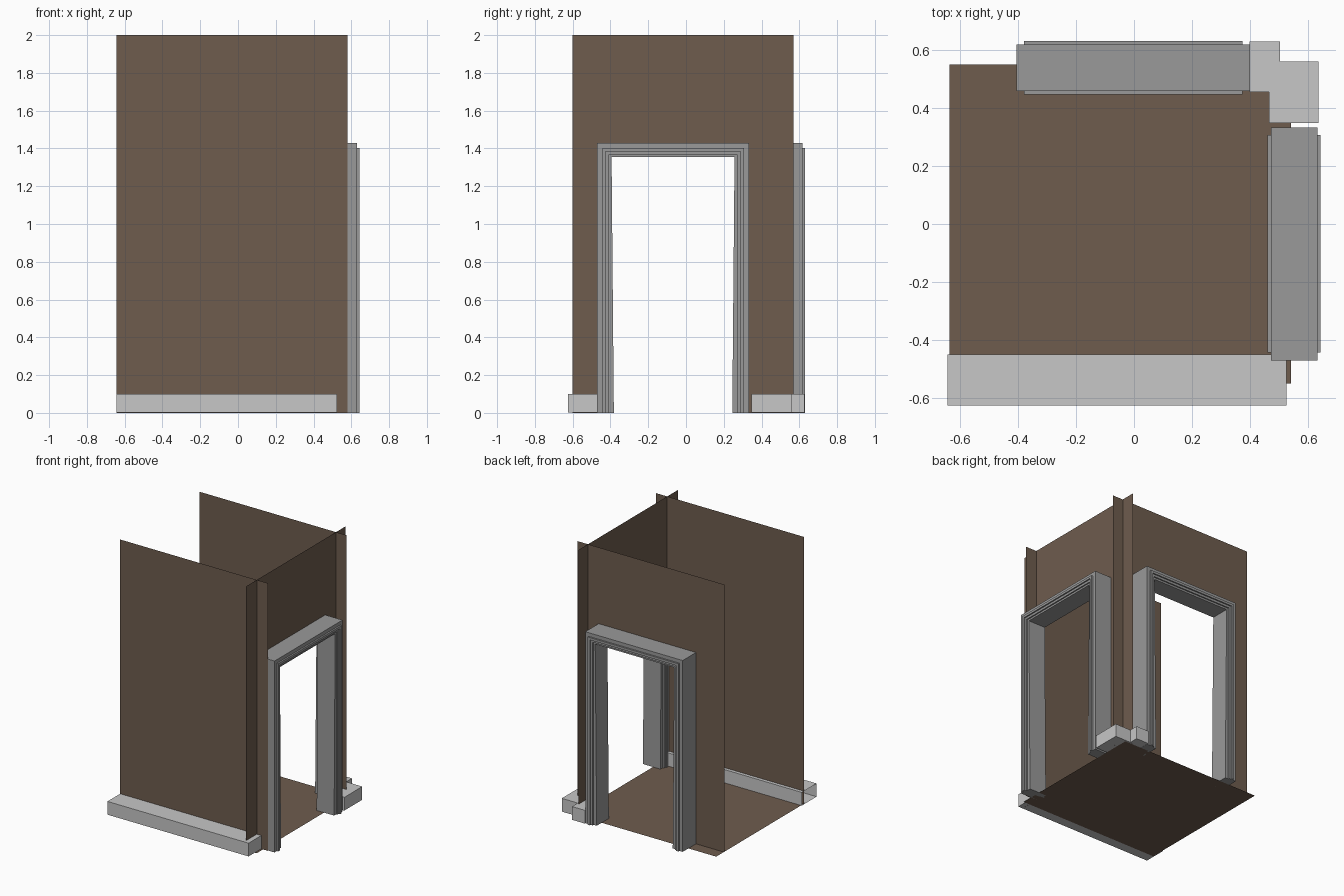
import bpy, bmesh

if "Cube" in bpy.data.objects:
    bpy.data.objects.remove(bpy.data.objects["Cube"])


def material(name, rgb):
    m = bpy.data.materials.new(name)
    m.diffuse_color = (*rgb, 1)
    m.use_nodes = True
    m.node_tree.nodes["Principled BSDF"].inputs["Base Color"].default_value = m.diffuse_color
    return m


BROWN = material("brown plaster", (0.156, 0.107, 0.076))
GREY = material("mid grey trim", (0.319, 0.319, 0.319))
LIGHT = material("light grey base", (0.571, 0.571, 0.571))


def finish(bm, name, mat, solid=True):
    if solid:
        bmesh.ops.recalc_face_normals(bm, faces=bm.faces[:])
    me = bpy.data.meshes.new(name)
    bm.to_mesh(me)
    bm.free()
    me.materials.append(mat)
    ob = bpy.data.objects.new(name, me)
    bpy.context.collection.objects.link(ob)
    return ob


def sheet(name, pts):
    bm = bmesh.new()
    bm.faces.new([bm.verts.new(p) for p in pts])
    finish(bm, name, BROWN, solid=False)


def prism(name, outline, z0, z1, open_end_x=None):
    bm = bmesh.new()
    base = bm.faces.new([bm.verts.new((x, y, z0)) for x, y in outline])
    ext = bmesh.ops.extrude_face_region(bm, geom=[base], use_keep_orig=True)
    for v in ext["geom"]:
        if isinstance(v, bmesh.types.BMVert):
            v.co.z = z1
    bmesh.ops.recalc_face_normals(bm, faces=bm.faces[:])
    # leave the cut end of a run open
    if open_end_x is not None:
        cut = [f for f in bm.faces
               if all(abs(v.co.x - open_end_x) < 1e-4 for v in f.verts)]
        bmesh.ops.delete(bm, geom=cut, context="FACES_ONLY")
    finish(bm, name, LIGHT, solid=False)


# mappings from (along wall, depth, height) to world space
def on_right(u, d, z):
    return (d, u, z)


def on_back(u, d, z):
    return (u, d, z)


# stepped moulding: (inset towards the opening, half depth)
HALF = [(0, .08), (.027, .08), (.027, .092), (.045, .092),
        (.045, .082), (.062, .082), (.062, .072), (.076, .072)]
SECTION = HALF + [(t, -d) for t, d in reversed(HALF)]
TOP = 1.43


def door_frame(name, place, u0, u1, centre):
    bm = bmesh.new()
    rings = []
    for u, side, top in ((u0, 1, False), (u0, 1, True),
                         (u1, -1, True), (u1, -1, False)):
        ring = []
        for t, d in SECTION:
            # jambs flare a little at the foot
            flare = 0.012 if (not top and t > .07) else 0
            z = TOP - t if top else 0
            ring.append(bm.verts.new(place(u + side * (t + flare), centre + d, z)))
        rings.append(ring)
    n = len(SECTION)
    for a, b in zip(rings, rings[1:]):
        for i in range(n):
            j = (i + 1) % n
            bm.faces.new((a[i], a[j], b[j], b[i]))
    bm.faces.new(rings[0])
    bm.faces.new(rings[-1])
    finish(bm, name, GREY)


def door_wall(name, place, a, b, u0, u1, d):
    # wall sheet with the doorway notched out of its foot
    i = 0.04
    outline = [(a, 0), (a, 2), (b, 2), (b, 0), (u1 - i, 0),
               (u1 - i, TOP - i), (u0 + i, TOP - i), (u0 + i, 0)]
    sheet(name, [place(u, d, z) for u, z in outline])


# floor and walls
sheet("floor", [(-.635, -.55, 0), (.54, -.55, 0), (.54, .55, 0), (-.635, .55, 0)])
sheet("front_wall", [(-.642, -.475, 0), (.58, -.475, 0), (.58, -.475, 2), (-.642, -.475, 2)])
door_wall("right_wall", on_right, -.6, .57, -.47, .333, .488)
door_wall("back_wall", on_back, -.64, .575, -.405, .4, .46)

# door frames
door_frame("right_door_frame", on_right, -.47, .333, .551)
door_frame("back_door_frame", on_back, -.405, .4, .5375)

# wall bases
prism("front_base", [(-.642, -.625), (.525, -.625), (.525, -.45), (-.642, -.45)],
      .001, .1, open_end_x=-.642)
prism("corner_base", [(.397, .455), (.465, .455), (.465, .348), (.635, .348),
                      (.635, .56), (.503, .56), (.503, .628), (.397, .628)], .001, .1)
